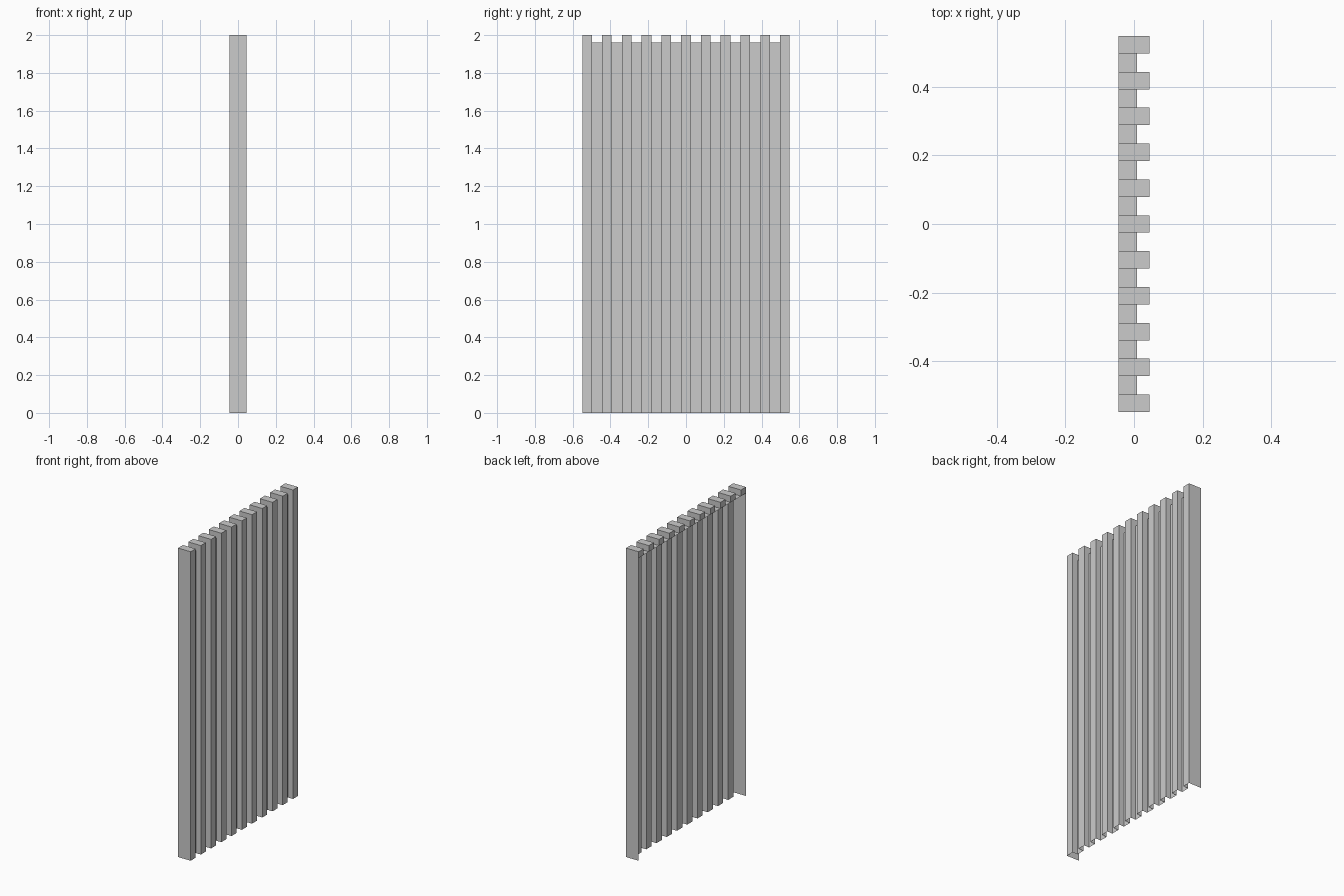
import bpy, bmesh

if "Cube" in bpy.data.objects:
    bpy.data.objects.remove(bpy.data.objects["Cube"])

RIBS = 11
PITCH = 0.1047      # rib spacing
HALF = 0.0255       # half rib width
BACK, VALLEY, FRONT = -0.045, 0.009, 0.045
LOW, HIGH = 1.96, 2.0

bm = bmesh.new()


def quad(*pts):
    bm.faces.new([bm.verts.new(p) for p in pts])


def wall_y(y, x0, x1, z0, z1):
    quad((x0, y, z0), (x1, y, z0), (x1, y, z1), (x0, y, z1))


def wall_x(x, y0, y1, z0, z1):
    quad((x, y0, z0), (x, y1, z0), (x, y1, z1), (x, y0, z1))


def cap(z, x0, x1, y0, y1):
    quad((x0, y0, z), (x1, y0, z), (x1, y1, z), (x0, y1, z))


for i in range(RIBS):
    y = (i - (RIBS - 1) / 2) * PITCH
    a, b = y - HALF, y + HALF
    # Raised rib: front, top and the short back lip of its cap
    wall_x(FRONT, a, b, 0, LOW)
    wall_x(FRONT, a, b, LOW, HIGH)
    cap(HIGH, BACK, FRONT, a, b)
    wall_x(BACK, a, b, LOW, HIGH)
    # Rib sides: full depth only at the two outer ends
    for side, outer in ((a, i == 0), (b, i == RIBS - 1)):
        wall_y(side, VALLEY, FRONT, 0, LOW)
        wall_y(side, VALLEY, FRONT, LOW, HIGH)
        wall_y(side, BACK, VALLEY, LOW, HIGH)
        if outer:
            wall_y(side, BACK, VALLEY, 0, LOW)
    # Recessed valley to the next rib, with its lower top ledge
    if i < RIBS - 1:
        c = y + PITCH - HALF
        wall_x(VALLEY, b, c, 0, LOW)
        cap(LOW, BACK, VALLEY, b, c)

# Weld into one open-backed sheet and merge coplanar strips
bmesh.ops.remove_doubles(bm, verts=bm.verts, dist=0.0005)
bmesh.ops.dissolve_limit(bm, angle_limit=0.01, verts=bm.verts, edges=bm.edges)
bmesh.ops.recalc_face_normals(bm, faces=bm.faces)
# Keep the front of the sheet facing outward
if sum(f.normal.x * f.calc_area() for f in bm.faces) < 0:
    bmesh.ops.reverse_faces(bm, faces=bm.faces)

mesh = bpy.data.meshes.new("ribbed_panel")
bm.to_mesh(mesh)
bm.free()
panel = bpy.data.objects.new("ribbed_panel", mesh)
bpy.context.collection.objects.link(panel)
